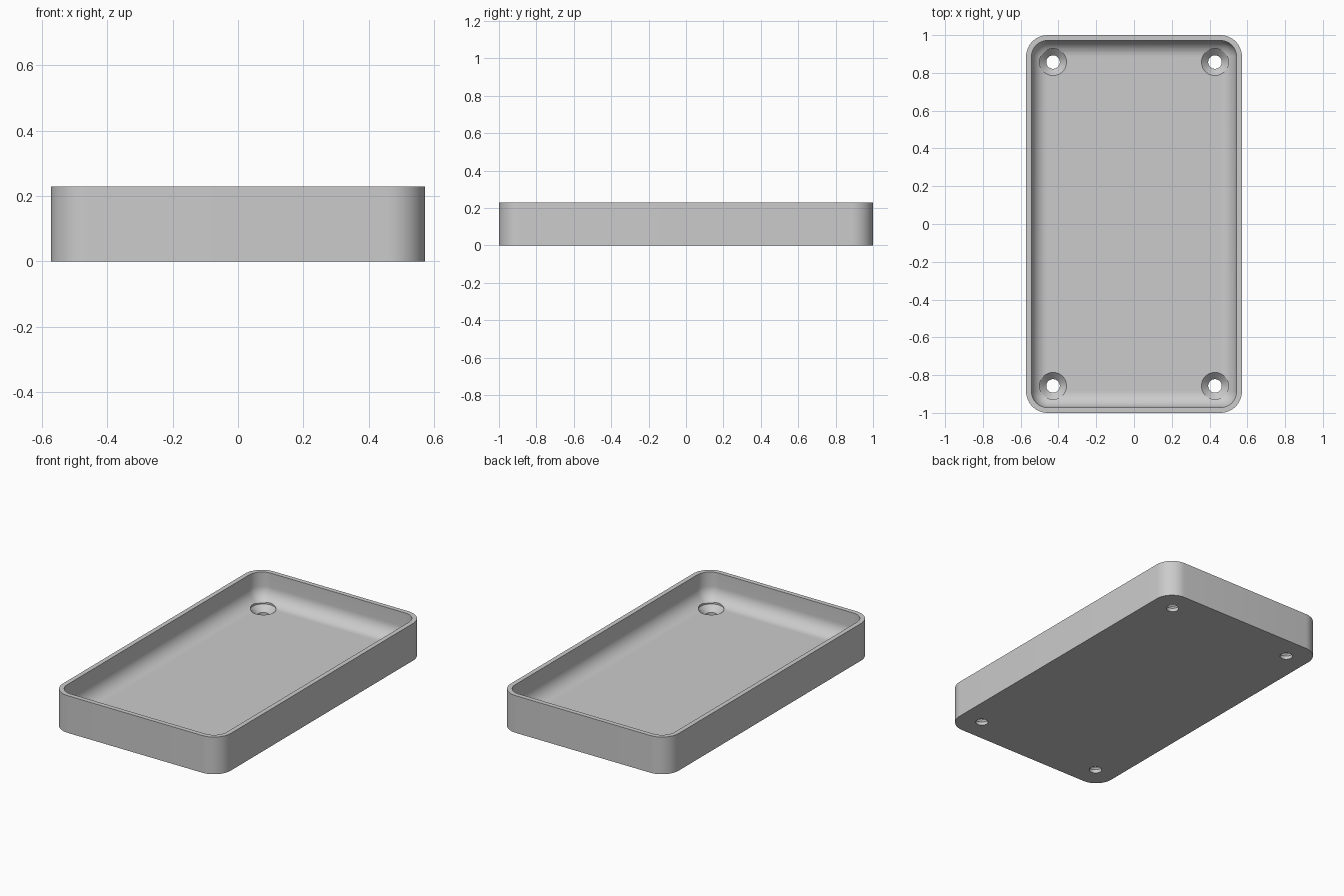
import bpy, bmesh, math

old = bpy.data.objects.get("Cube")
if old:
    bpy.data.objects.remove(old, do_unlink=True)

MM = 1 / 70                      # design units are millimetres
WIDTH, LENGTH, HEIGHT = 80, 140, 16
WALL, FLOOR, CORNER = 2, 4, 8
FILLET = CORNER - WALL
STEPS = 12

grey = bpy.data.materials.new("plain grey")
grey.use_nodes = True
colour = (0.6, 0.6, 0.6, 1)
grey.diffuse_color = colour
grey.node_tree.nodes["Principled BSDF"].inputs["Base Color"].default_value = colour


def rounded_ring(bm, inset, z):
    """Rounded rectangle, offset inwards from the outer outline."""
    ring = []
    r = max(CORNER - inset, 0)
    for k, (sx, sy) in enumerate([(1, 1), (-1, 1), (-1, -1), (1, -1)]):
        for i in range(STEPS + 1):
            a = math.pi / 2 * (k + i / STEPS)
            x = sx * (WIDTH / 2 - CORNER) + r * math.cos(a)
            y = sy * (LENGTH / 2 - CORNER) + r * math.sin(a)
            ring.append(bm.verts.new((x * MM, y * MM, z * MM)))
    return ring


def circle_ring(bm, x, y, r, z, n=48):
    angles = [math.tau * i / n for i in range(n)]
    return [bm.verts.new(((x + r * math.cos(a)) * MM, (y + r * math.sin(a)) * MM, z * MM))
            for a in angles]


def loft(bm, rings):
    """Skin successive rings and cap both ends."""
    for a, b in zip(rings, rings[1:]):
        for i in range(len(a)):
            j = (i + 1) % len(a)
            bm.faces.new((a[i], a[j], b[j], b[i]))
    bm.faces.new(rings[0][::-1])
    bm.faces.new(rings[-1])


def finish(bm, name):
    bmesh.ops.remove_doubles(bm, verts=bm.verts, dist=1e-5)
    bmesh.ops.recalc_face_normals(bm, faces=bm.faces)
    mesh = bpy.data.meshes.new(name)
    bm.to_mesh(mesh)
    bm.free()
    mesh.materials.append(grey)
    obj = bpy.data.objects.new(name, mesh)
    bpy.context.collection.objects.link(obj)
    return obj


# Tray: outer wall, rim, inner wall, then a rounded sweep into the floor
bm = bmesh.new()
section = [(0, 0), (0, HEIGHT), (WALL, HEIGHT)]
for i in range(STEPS + 1):
    a = math.pi / 2 * i / STEPS
    section.append((WALL + FILLET * (1 - math.cos(a)), FLOOR + FILLET * (1 - math.sin(a))))
loft(bm, [rounded_ring(bm, inset, z) for inset, z in section])
tray = finish(bm, "tray")

# Countersunk screw holes in the four corners
bm = bmesh.new()
hole = [(2.5, -1), (2.5, 1.5), (5, FLOOR), (5, HEIGHT - 2)]
for x in (-30, 30):
    for y in (-60, 60):
        loft(bm, [circle_ring(bm, x, y, r, z) for r, z in hole])
cutter = finish(bm, "screw_hole_cutter")
cutter.hide_render = True

cut = tray.modifiers.new("screw holes", "BOOLEAN")
cut.operation = "DIFFERENCE"
cut.solver = "EXACT"
cut.object = cutter
bpy.ops.object.select_all(action="DESELECT")
bpy.context.view_layer.objects.active = tray
tray.select_set(True)
bpy.ops.object.modifier_apply(modifier=cut.name)
bpy.data.objects.remove(cutter, do_unlink=True)

# Smooth curves with crisp edges
bpy.ops.object.shade_smooth_by_angle(angle=math.radians(30))
